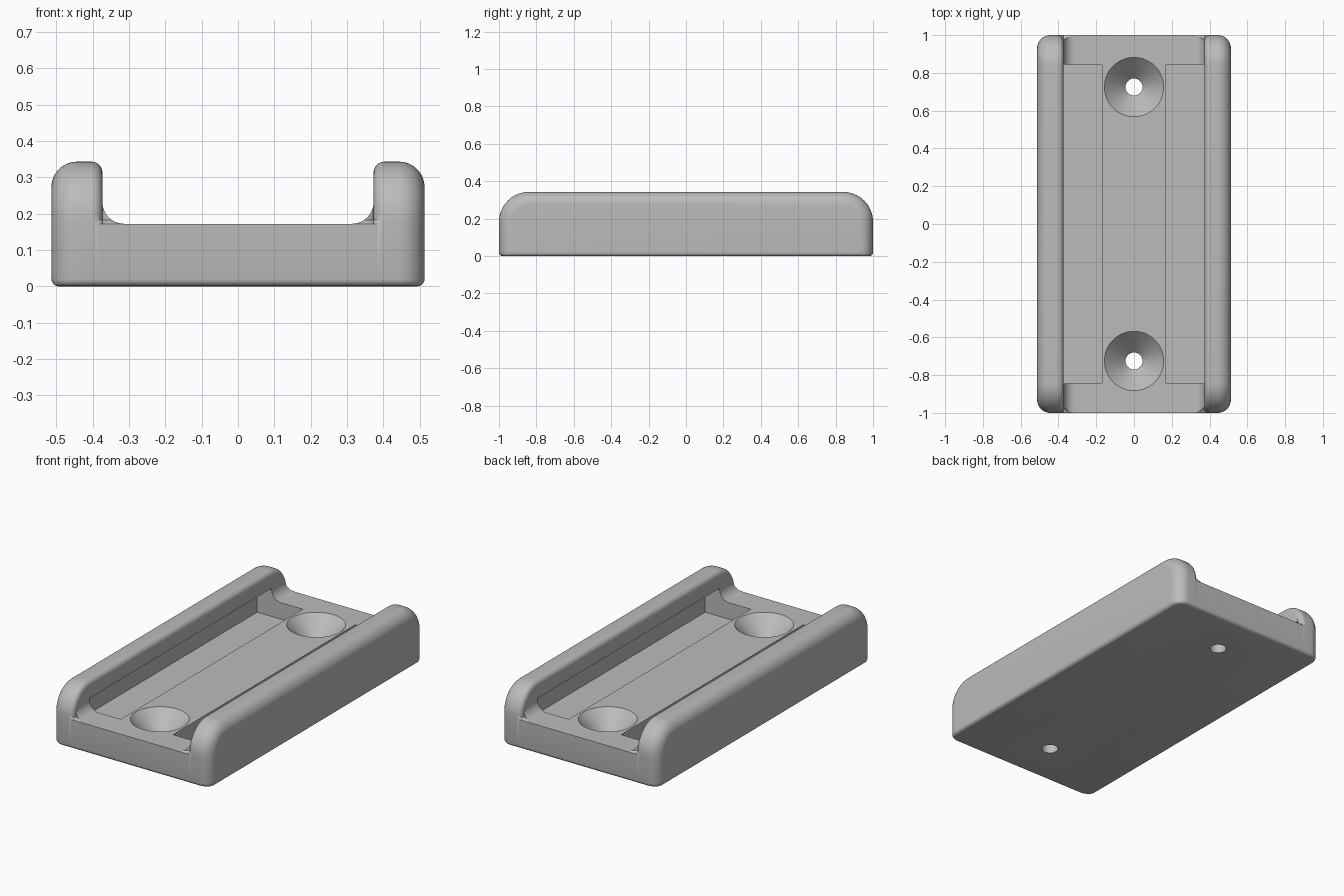
import bpy, bmesh
from math import sin, cos, pi, radians

if "Cube" in bpy.data.objects:
    bpy.data.objects.remove(bpy.data.objects["Cube"])

HALF_W, HALF_L, TOP = 0.513, 1.0, 0.343
FLOOR, INNER = 0.172, 0.373          # channel floor height and half width
R_END, R_OUT, R_IN, R_FILLET, R_BASE = 0.16, 0.07, 0.03, 0.06, 0.02

grey = bpy.data.materials.new("light grey")
grey.use_nodes = True
colour = (0.5, 0.5, 0.5, 1)
grey.diffuse_color = colour
grey.node_tree.nodes["Principled BSDF"].inputs["Base Color"].default_value = colour


def loft(name, rings):
    """Skin equal-length rings and cap both ends."""
    bm = bmesh.new()
    loops = [[bm.verts.new(p) for p in ring] for ring in rings]
    n = len(loops[0])
    for a, b in zip(loops, loops[1:]):
        for i in range(n):
            j = (i + 1) % n
            bm.faces.new((a[i], a[j], b[j], b[i]))
    bm.faces.new(loops[0])
    bm.faces.new(loops[-1])
    bmesh.ops.remove_doubles(bm, verts=bm.verts, dist=0.00005)
    bmesh.ops.recalc_face_normals(bm, faces=bm.faces)
    mesh = bpy.data.meshes.new(name)
    bm.to_mesh(mesh)
    bm.free()
    mesh.materials.append(grey)
    obj = bpy.data.objects.new(name, mesh)
    bpy.context.collection.objects.link(obj)
    return obj


def section(x, inset, top, base=0.0, low_inset=0.0):
    """Side outline at x, rounded at the upper ends and clipped at a height."""
    half = []
    for k in range(5):
        a = k / 4 * pi / 2
        half.append((HALF_L - low_inset - R_BASE * (1 - sin(a)), base + R_BASE * (1 - cos(a))))
    half.append((HALF_L - low_inset, FLOOR))
    r = R_END - inset
    for k in range(17):
        a = k / 16 * pi / 2
        half.append((HALF_L - R_END + r * cos(a), min(TOP - R_END + r * sin(a), top)))
    return [(x, y, z) for y, z in half] + [(x, -y, z) for y, z in reversed(half)]


# Half of the body: outer rounding, inner rail rounding, concave channel fillet
stations = []
for k in range(13):
    a = k / 12 * pi / 2
    t, d = R_OUT * (1 - cos(a)), R_OUT * (1 - sin(a))
    s = max(0, R_BASE - t)
    base = R_BASE - (R_BASE ** 2 - s ** 2) ** 0.5
    stations.append((HALF_W - t, d, TOP - d, base, d))
for k in range(9):
    a = k / 8 * pi / 2
    d = R_IN * (1 - cos(a))
    stations.append((INNER + R_IN * (1 - sin(a)), d, TOP - d))
for k in range(11):
    a = k / 10 * pi / 2
    stations.append((INNER - R_FILLET * (1 - cos(a)), R_IN * (1 - k / 10),
                     FLOOR + R_FILLET * (1 - sin(a))))
rings = [section(*s) for s in stations]
rings += [section(-s[0], *s[1:]) for s in reversed(stations)]
body = loft("channel_body", rings)


def cut(cutter):
    cutter.hide_render = True
    mod = body.modifiers.new("cut", "BOOLEAN")
    mod.operation, mod.solver, mod.object = "DIFFERENCE", "EXACT", cutter
    bpy.context.view_layer.objects.active = body
    bpy.ops.object.modifier_apply(modifier=mod.name)
    bpy.data.objects.remove(cutter)


# Undercut pockets below each rail
pocket = [(0.17, 0.075), (0.467, 0.075), (0.467, 0.165), (0.367, 0.245), (0.17, 0.245)]
for side in (-1, 1):
    cut(loft("pocket_cutter", [[(side * x, y, z) for x, z in pocket] for y in (-0.845, 0.845)]))

# Countersunk screw holes
hole = [(0.045, -0.1), (0.045, 0.06), (0.157, FLOOR), (0.157, 0.3)]
for y in (-0.725, 0.725):
    cut(loft("screw_cutter", [[(r * cos(i * pi / 32), y + r * sin(i * pi / 32), z)
                               for i in range(64)] for r, z in hole]))

bpy.ops.object.select_all(action="DESELECT")
body.select_set(True)
bpy.context.view_layer.objects.active = body
bpy.ops.object.shade_smooth_by_angle(angle=radians(30))
